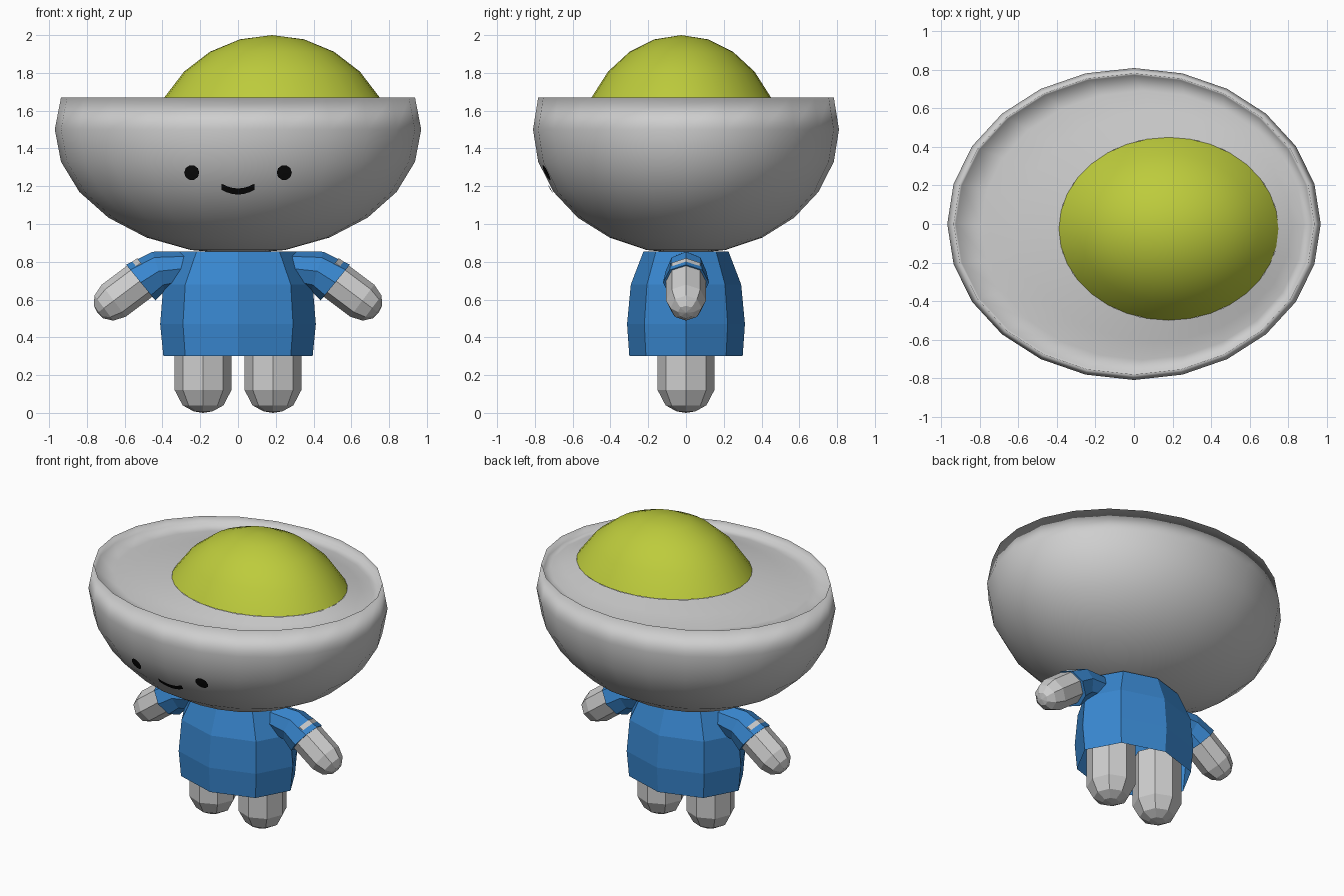
import bpy
import bmesh
from math import sin, cos, pi, radians, sqrt
from mathutils import Vector

if "Cube" in bpy.data.objects:
    bpy.data.objects.remove(bpy.data.objects["Cube"])


def material(name, rgb):
    m = bpy.data.materials.new(name)
    m.diffuse_color = (*rgb, 1)
    m.use_nodes = True
    m.node_tree.nodes["Principled BSDF"].inputs["Base Color"].default_value = m.diffuse_color
    return m


WHITE = material("egg_white", (0.62, 0.62, 0.62))
YELLOW = material("yolk_yellow", (0.51, 0.60, 0.045))
BLUE = material("shirt_blue", (0.04, 0.24, 0.62))
BLACK = material("face_black", (0.004, 0.004, 0.004))


def finish(name, bm, mat, smooth=False):
    bmesh.ops.recalc_face_normals(bm, faces=bm.faces)
    for f in bm.faces:
        f.smooth = smooth
    me = bpy.data.meshes.new(name)
    bm.to_mesh(me)
    bm.free()
    me.materials.append(mat)
    ob = bpy.data.objects.new(name, me)
    bpy.context.collection.objects.link(ob)
    return ob


def loft(name, rings, mat, smooth=False, cap_start=False, cap_end=False):
    """Skin a list of point rings; a single-point ring closes to a tip."""
    bm = bmesh.new()
    loops = [[bm.verts.new(p) for p in ring] for ring in rings]
    for a, b in zip(loops, loops[1:]):
        n = max(len(a), len(b))
        for i in range(n):
            j = (i + 1) % n
            if len(b) == 1:
                bm.faces.new((a[i], a[j], b[0]))
            elif len(a) == 1:
                bm.faces.new((a[0], b[j], b[i]))
            else:
                bm.faces.new((a[i], a[j], b[j], b[i]))
    if cap_start:
        bm.faces.new(loops[0])
    if cap_end:
        bm.faces.new(loops[-1])
    return finish(name, bm, mat, smooth)


def ellipse(cx, cy, z, rx, ry, n):
    return [(cx + rx * cos(2 * pi * i / n), cy + ry * sin(2 * pi * i / n), z)
            for i in range(n)]


def tilted(cx, cz, dx, dz, r, n=8):
    """Ring in the plane across direction (dx, dz)."""
    d = Vector((dx, 0, dz)).normalized()
    up = Vector((-d.z, 0, d.x))
    c = Vector((cx, 0, cz))
    return [c + r * (cos(2 * pi * i / n) * up + sin(2 * pi * i / n) * Vector((0, 1, 0)))
            for i in range(n)]


def mirrored(rings):
    return [[(-p[0], p[1], p[2]) for p in ring] for ring in rings]


# Head: cut ellipsoid bowl whose top dips slightly and rises to the yolk
N = 24
RX, RY, RZ, CZ = 0.97, 0.81, 0.66, 1.5
YX, YY, YRX, YRY = 0.18, -0.025, 0.57, 0.475
head = [[(0, 0, CZ - RZ)]]
for a in range(-75, 16, 15):
    t = radians(a)
    head.append(ellipse(0, 0, CZ + RZ * sin(t), RX * cos(t), RY * cos(t), N))
outer = ellipse(0, 0, 0, RX * 0.955, RY * 0.955, N)
inner = ellipse(YX, YY, 0, YRX, YRY, N)
for t, z in ((0, 1.625), (0.25, 1.625), (0.6, 1.645), (1, 1.668)):
    head.append([(o[0] + (i[0] - o[0]) * t, o[1] + (i[1] - o[1]) * t, z)
                 for o, i in zip(outer, inner)])
loft("egg_white_head", head, WHITE, smooth=True)

# Yolk: domed cap
yolk = []
for a in (60, 45, 30, 15):
    s = sin(radians(a)) / sin(radians(60))
    yolk.append(ellipse(YX, YY, 1.34 + 0.66 * cos(radians(a)), YRX * s, YRY * s, 32))
yolk.append([(YX, YY, 2.0)])
loft("yolk", yolk, YELLOW, smooth=True)


# Face: thin plates laid on the front of the head
def on_head(x, z, lift=0.008):
    return (x, -lift - RY * sqrt(1 - (x / RX) ** 2 - ((z - CZ) / RZ) ** 2), z)


for side, label in ((-1, "left"), (1, "right")):
    bm = bmesh.new()
    c = bm.verts.new(on_head(side * 0.245, 1.272))
    rim = [bm.verts.new(on_head(side * 0.245 + 0.04 * cos(i * pi / 5),
                                1.272 + 0.04 * sin(i * pi / 5))) for i in range(10)]
    for i in range(10):
        bm.faces.new((c, rim[i], rim[(i + 1) % 10]))
    finish("eye_" + label, bm, BLACK)

bm = bmesh.new()
pairs = []
for i in range(7):
    u = i / 3 - 1
    x, z = 0.088 * u, 1.172 + 0.026 * u * u
    pairs.append([bm.verts.new(on_head(x, z + h)) for h in (-0.016, 0.016)])
for a, b in zip(pairs, pairs[1:]):
    bm.faces.new((a[0], b[0], b[1], a[1]))
finish("mouth", bm, BLACK)

# Shirt body: eight-sided, open at the hem
body = [ellipse(0, 0, z, rx, ry, 8) for z, rx, ry in
        ((0.30, 0.395, 0.30), (0.47, 0.412, 0.312), (0.68, 0.395, 0.292), (0.855, 0.31, 0.225))]
loft("shirt_body", body, BLUE, cap_end=True)

# Sleeves, arms and legs
sleeve = [tilted(0.28, 0.765, 1, 0, 0.09), tilted(0.42, 0.75, 0.95, -0.3, 0.108),
          tilted(0.515, 0.69, 0.77, -0.63, 0.122)]
D = (0.80, -0.60)
arm = [tilted(0.47 + D[0] * s, 0.735 + D[1] * s, *D, r)
       for s, r in ((0, 0.106), (0.235, 0.106), (0.30, 0.083), (0.335, 0.042))]
arm.append([(0.47 + D[0] * 0.342, 0, 0.735 + D[1] * 0.342)])
leg = [ellipse(0.185, 0, z, r, r, 8) for z, r in
       ((0.45, 0.15), (0.12, 0.15), (0.04, 0.108), (0.008, 0.05))]
leg.append([(0.185, 0, 0)])
for name, rings, mat in (("sleeve", sleeve, BLUE), ("arm", arm, WHITE), ("leg", leg, WHITE)):
    loft(name + "_right", rings, mat, cap_start=True, cap_end=name == "sleeve")
    loft(name + "_left", mirrored(rings), mat, cap_start=True, cap_end=name == "sleeve")
